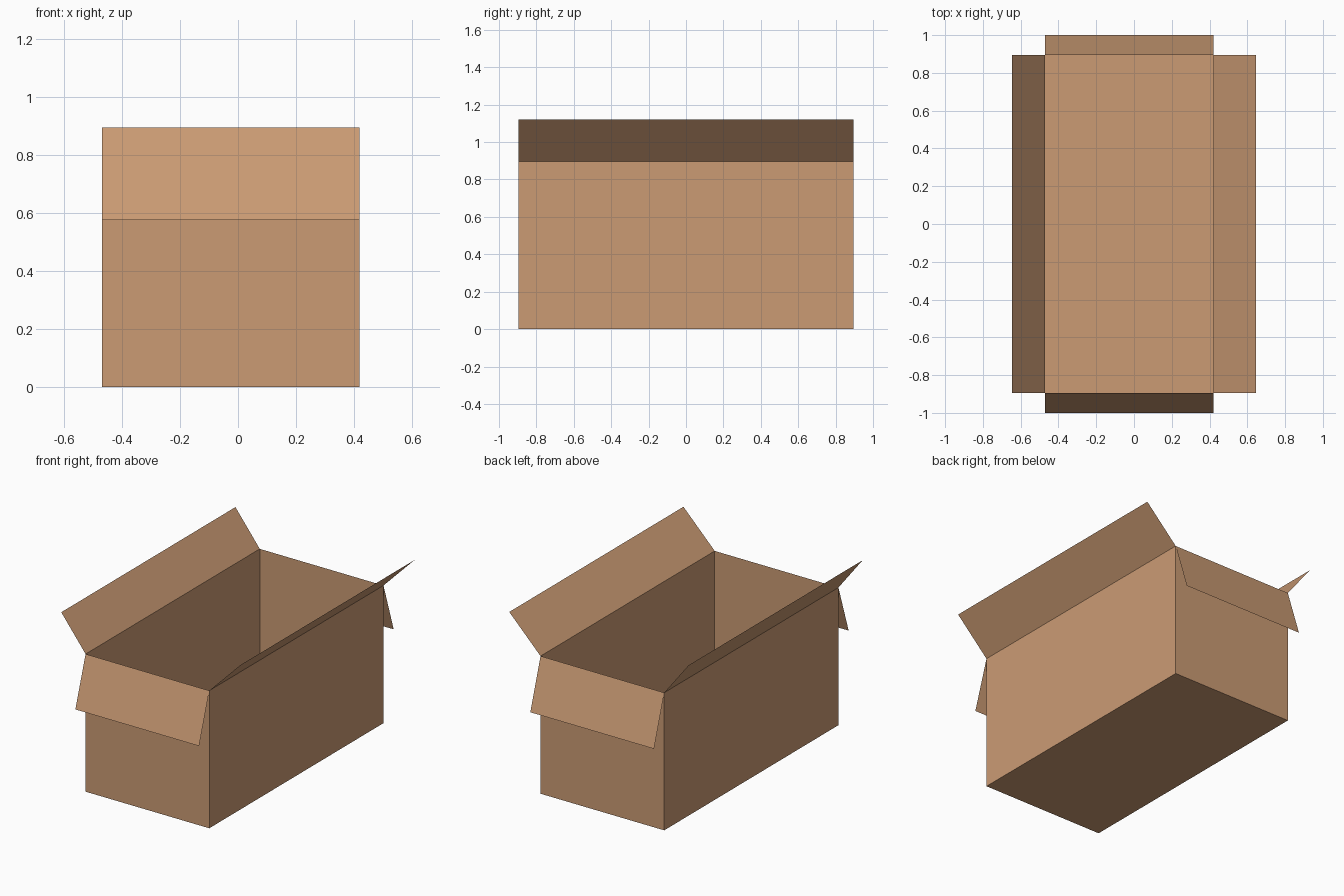
import bpy

if "Cube" in bpy.data.objects:
    bpy.data.objects.remove(bpy.data.objects["Cube"])

card = bpy.data.materials.new("cardboard")
card.diffuse_color = (0.60, 0.33, 0.175, 1)
card.use_nodes = True
card.node_tree.nodes["Principled BSDF"].inputs["Base Color"].default_value = card.diffuse_color

# Carton extents
X0, X1, Y, H = -0.47, 0.42, 0.895, 0.895


def sheet(name, verts, faces):
    """Thin card part made of flat faces."""
    mesh = bpy.data.meshes.new(name)
    mesh.from_pydata(verts, [], faces)
    mesh.materials.append(card)
    obj = bpy.data.objects.new(name, mesh)
    bpy.context.collection.objects.link(obj)
    return obj


def flap(name, a, b, offset):
    """Flap hinged on rim edge a-b, swung out by offset."""
    c = tuple(p + o for p, o in zip(b, offset))
    d = tuple(p + o for p, o in zip(a, offset))
    sheet(name, [a, b, c, d], [(0, 1, 2, 3)])


# Open carton: floor and four walls
base = [(X0, -Y), (X1, -Y), (X1, Y), (X0, Y)]
verts = [(x, y, z) for z in (0, H) for x, y in base]
walls = [(i, (i + 1) % 4, (i + 1) % 4 + 4, i + 4) for i in range(4)]
sheet("carton", verts, [(3, 2, 1, 0)] + walls)

# Lid flaps: ends hang down, sides stand up and out
fl, fr, br, bl = verts[4:]
flap("front_flap", fr, fl, (0, -0.105, -0.32))
flap("back_flap", bl, br, (0, 0.105, -0.325))
flap("right_flap", br, fr, (0.225, 0, 0.227))
flap("left_flap", fl, bl, (-0.175, 0, 0.225))
